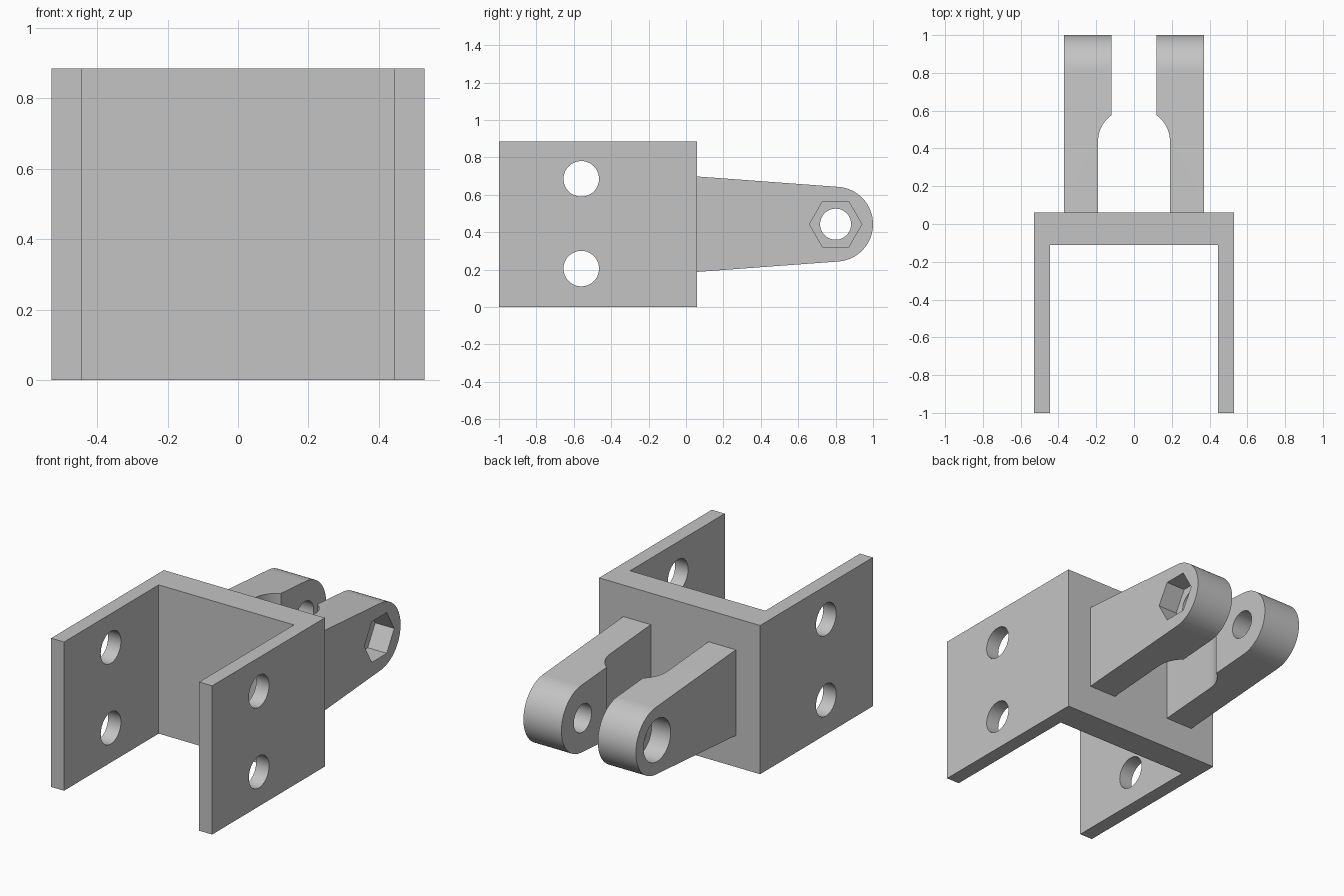
import bpy
import bmesh
from math import sin, cos, pi, radians, asin, atan2

cube = bpy.data.objects.get("Cube")
if cube:
    bpy.data.objects.remove(cube, do_unlink=True)

grey = bpy.data.materials.new("plain grey")
grey.use_nodes = True
colour = (0.55, 0.55, 0.55, 1)
grey.diffuse_color = colour
grey.node_tree.nodes["Principled BSDF"].inputs["Base Color"].default_value = colour


def arc(cu, cv, r, start, end, n):
    """Points along an arc, both ends included."""
    angles = [start + (end - start) * i / n for i in range(n + 1)]
    return [(cu + r * cos(a), cv + r * sin(a)) for a in angles]


def circle(cu, cv, r, n=48):
    return arc(cu, cv, r, 0, 2 * pi, n)[:-1]


def prism(name, profile, axis, lo, hi):
    """Extrude a (y, z) profile along x, or an (x, y) profile along z."""
    def place(p, d):
        return (d, *p) if axis == "x" else (*p, d)
    bm = bmesh.new()
    face = bm.faces.new([bm.verts.new(place(p, lo)) for p in profile])
    grown = bmesh.ops.extrude_face_region(bm, geom=[face])["geom"]
    shift = place((0, 0), hi - lo)
    bmesh.ops.translate(bm, vec=shift, verts=[v for v in grown if isinstance(v, bmesh.types.BMVert)])
    bmesh.ops.recalc_face_normals(bm, faces=bm.faces)
    mesh = bpy.data.meshes.new(name)
    bm.to_mesh(mesh)
    bm.free()
    mesh.materials.append(grey)
    obj = bpy.data.objects.new(name, mesh)
    bpy.context.collection.objects.link(obj)
    return obj


def cut(obj, cutters):
    """Subtract the cutters, then discard them."""
    bpy.ops.object.select_all(action="DESELECT")
    bpy.context.view_layer.objects.active = obj
    obj.select_set(True)
    for cutter in cutters:
        mod = obj.modifiers.new("cut", "BOOLEAN")
        mod.operation = "DIFFERENCE"
        mod.solver = "EXACT"
        mod.object = cutter
        bpy.ops.object.modifier_apply(modifier=mod.name)
        bpy.data.objects.remove(cutter, do_unlink=True)
    bpy.ops.object.shade_smooth_by_angle(angle=radians(30))


# U-shaped bracket with two bolt holes through both side plates
half, inner, front, back, web, height = 0.53, 0.445, -1.0, 0.06, -0.11, 0.885
outline = [(-half, front), (-inner, front), (-inner, web), (inner, web),
           (inner, front), (half, front), (half, back), (-half, back)]
bracket = prism("bracket", outline, "z", 0, height)
cut(bracket, [prism("bolt_hole", circle(-0.56, z, 0.095), "x", -1, 1) for z in (0.205, 0.685)])

# Tapered lugs with rounded tips
pin_y, pin_z, tip_r = 0.80, height / 2, 0.20
taper = atan2(0.055, 0.74)
lug_profile = [(back, pin_z - 0.255)]
lug_profile += arc(pin_y, pin_z, tip_r, taper - pi / 2, pi / 2 - taper, 40)
lug_profile += [(back, pin_z + 0.255)]

# Relief that widens the slot near the bracket, ending in a curved shoulder
relief_r, relief_x, relief_y = 0.165, 0.19, 0.44
sweep = asin(0.135 / relief_r)
shoulder = arc(relief_x - relief_r, relief_y, relief_r, 0, sweep, 12)
relief = [(0.05, back - 0.1), (relief_x, back - 0.1)] + shoulder + [(0.05, shoulder[-1][1])]

for side, name in ((1, "left_lug"), (-1, "right_lug")):
    lug = prism(name, lug_profile, "x", side * 0.12, side * 0.37)
    # Hexagonal nut pocket on one lug, round bolt-head pocket on the other
    pocket = circle(pin_y, pin_z, 0.14, 6) if side > 0 else circle(pin_y, pin_z, 0.127)
    cut(lug, [
        prism("relief", [(side * x, y) for x, y in relief], "z", -0.1, 1),
        prism("pin_hole", circle(pin_y, pin_z, 0.083), "x", side * 0.05, side * 0.5),
        prism("pocket", pocket, "x", side * 0.245, side * 0.5),
    ])
